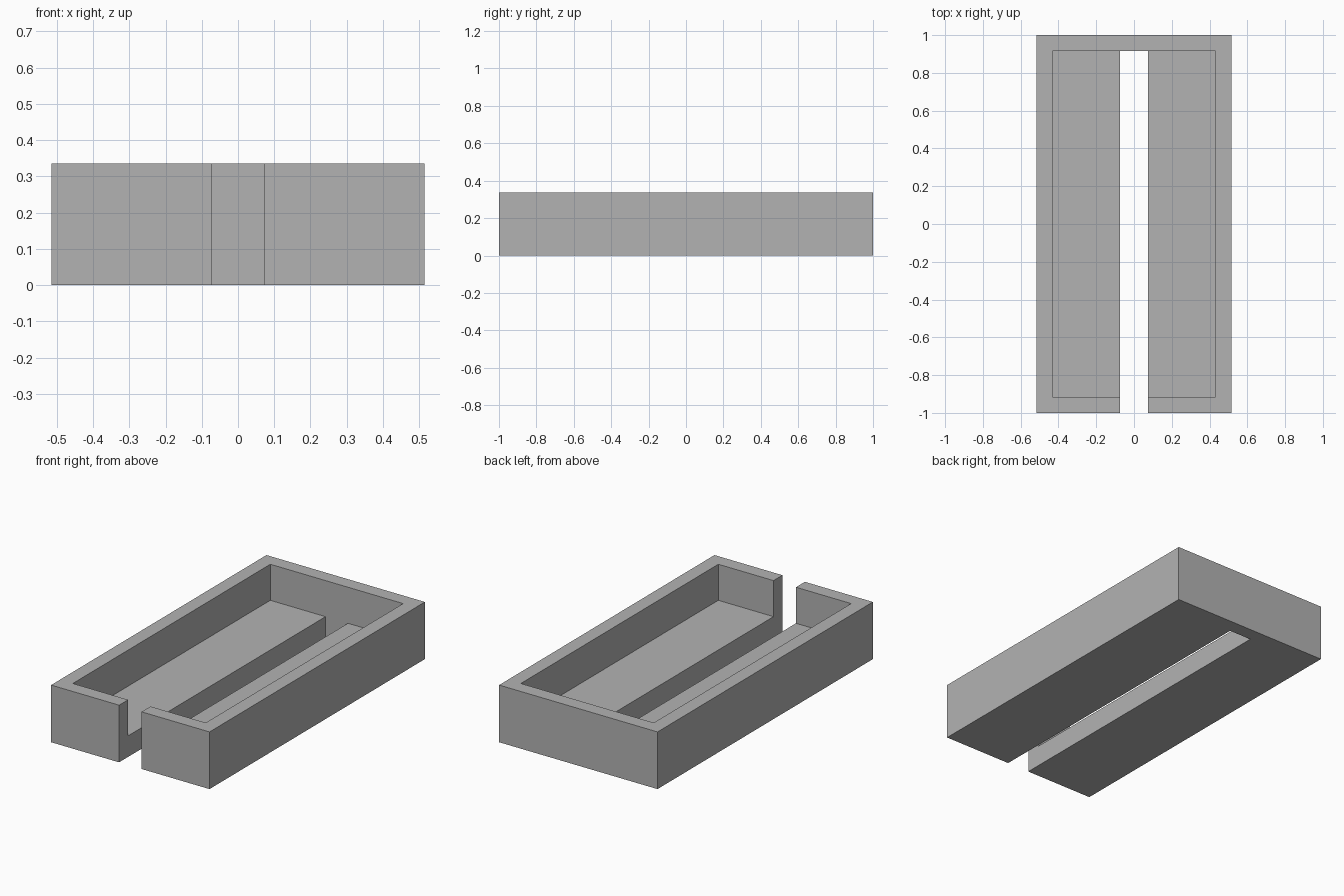
import bpy
import bmesh
from mathutils import Matrix, Vector

cube = bpy.data.objects.get("Cube")
if cube:
    bpy.data.objects.remove(cube, do_unlink=True)

# Overall sizes
HALF_X, HALF_Y, HEIGHT = 0.515, 1.0, 0.336
WALL = 0.083
FLOOR = 0.124
SLOT = 0.073
OVER = 0.1

grey = bpy.data.materials.new("plain grey")
grey.use_nodes = True
colour = (0.45, 0.45, 0.45, 1)
grey.diffuse_color = colour
grey.node_tree.nodes["Principled BSDF"].inputs["Base Color"].default_value = colour


def box(name, low, high):
    """Axis-aligned box between two corners."""
    low, high = Vector(low), Vector(high)
    bm = bmesh.new()
    place = Matrix.Translation((low + high) / 2) @ Matrix.Diagonal((*(high - low), 1))
    bmesh.ops.create_cube(bm, size=1, matrix=place)
    mesh = bpy.data.meshes.new(name)
    bm.to_mesh(mesh)
    bm.free()
    mesh.materials.append(grey)
    obj = bpy.data.objects.new(name, mesh)
    bpy.context.collection.objects.link(obj)
    return obj


def cut(target, cutter):
    """Subtract a hidden cutter from the target."""
    cutter.hide_render = True
    cutter.hide_viewport = True
    cutter.display_type = 'WIRE'
    mod = target.modifiers.new(cutter.name, 'BOOLEAN')
    mod.operation = 'DIFFERENCE'
    mod.solver = 'EXACT'
    mod.object = cutter


# Tray block with a recessed pocket
tray = box("tray", (-HALF_X, -HALF_Y, 0), (HALF_X, HALF_Y, HEIGHT))
inner_x, inner_y = HALF_X - WALL, HALF_Y - WALL
pocket = box("pocket_cutter", (-inner_x, -inner_y, FLOOR), (inner_x, inner_y, HEIGHT + OVER))

# Central slot through the floor and the front wall, ending at the back wall
slot = box("slot_cutter", (-SLOT, -HALF_Y - OVER, -OVER), (SLOT, inner_y, HEIGHT + OVER))

cut(tray, pocket)
cut(tray, slot)

# Apply the cuts, then remove the cutters
bpy.context.view_layer.update()
result = bpy.data.meshes.new_from_object(tray.evaluated_get(bpy.context.evaluated_depsgraph_get()))
tray.modifiers.clear()
tray.data = result
for cutter in (pocket, slot):
    bpy.data.objects.remove(cutter, do_unlink=True)
